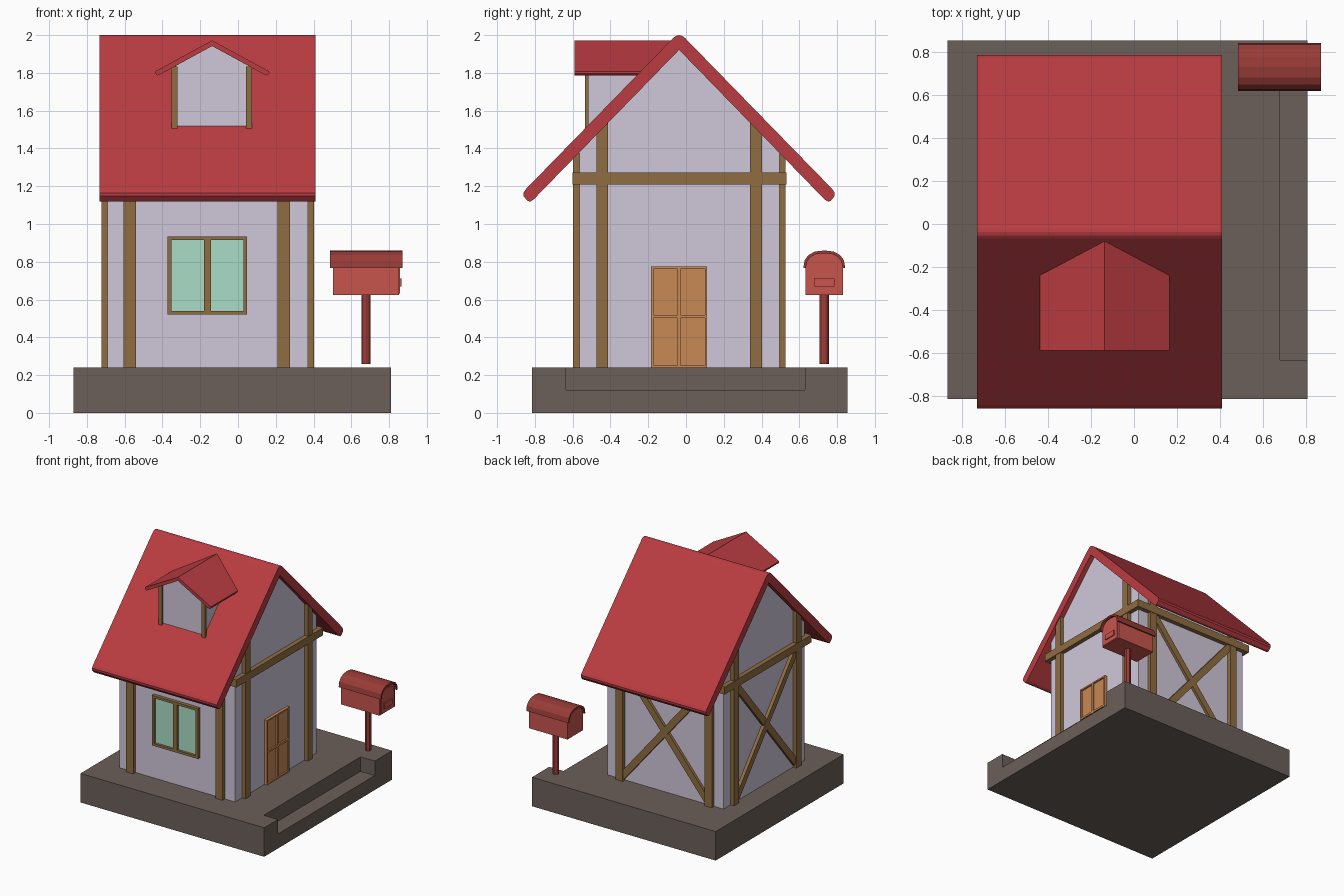
import bpy, bmesh, math
from mathutils import Vector

if "Cube" in bpy.data.objects:
    bpy.data.objects.remove(bpy.data.objects["Cube"])


def material(name, r, g, b):
    m = bpy.data.materials.new(name)
    m.diffuse_color = (r, g, b, 1)
    m.use_nodes = True
    m.node_tree.nodes["Principled BSDF"].inputs["Base Color"].default_value = m.diffuse_color
    return m


RED = material("roof_red", 0.49, 0.045, 0.053)
WALL = material("plaster", 0.63, 0.58, 0.70)
STONE = material("stone", 0.15, 0.115, 0.10)
WOOD = material("timber", 0.28, 0.155, 0.055)
DOOR = material("door_wood", 0.58, 0.25, 0.09)
GLASS = material("glass", 0.40, 0.72, 0.57)
BOX = material("mailbox_red", 0.58, 0.09, 0.076)
DARK = material("mailbox_dark", 0.32, 0.045, 0.038)


def prism(name, pts, axis, a, b, mat):
    """Extrude a 2D profile along x (pts = y,z), y (pts = x,z) or z (pts = x,y)."""
    put = {"x": lambda p, t: (t, p[0], p[1]),
           "y": lambda p, t: (p[0], t, p[1]),
           "z": lambda p, t: (p[0], p[1], t)}[axis]
    bm = bmesh.new()
    lo = [bm.verts.new(put(p, a)) for p in pts]
    hi = [bm.verts.new(put(p, b)) for p in pts]
    bm.faces.new(lo)
    bm.faces.new(hi)
    n = len(pts)
    for i in range(n):
        j = (i + 1) % n
        bm.faces.new((lo[i], lo[j], hi[j], hi[i]))
    bmesh.ops.recalc_face_normals(bm, faces=bm.faces)
    me = bpy.data.meshes.new(name)
    bm.to_mesh(me)
    bm.free()
    ob = bpy.data.objects.new(name, me)
    bpy.context.collection.objects.link(ob)
    if mat:
        me.materials.append(mat)
    return ob


def box(name, x0, x1, y0, y1, z0, z1, mat):
    return prism(name, [(x0, y0), (x1, y0), (x1, y1), (x0, y1)], "z", z0, z1, mat)


def mirrored(half, c):
    """Close a half profile (offset, z) about the line at c, skipping doubled centre points."""
    return [(c + d, z) for d, z in half] + [(c - d, z) for d, z in reversed(half) if d > 0]


def brace(name, p, q, axis, a, b, w=0.055):
    """Flat diagonal bar between two points."""
    p, q = Vector(p), Vector(q)
    d = (q - p).normalized()
    n = Vector((-d.y, d.x)) * w / 2
    prism(name, [p - n, q - n, q + n, p + n], axis, a, b, WOOD)


X0, X1, Y0, Y1 = -0.69, 0.37, -0.565, 0.495   # wall faces
CY, CX, FLOOR, P = -0.0365, -0.137, 0.24, 0.032

# stone base with a step cut into the right side
base = box("base", -0.87, 0.81, -0.815, 0.855, 0, FLOOR, STONE)
cut = box("step_cutter", 0.68, 0.95, -0.635, 0.63, 0.12, 0.4, None)
cut.hide_render = True
cut.hide_set(True)
mod = base.modifiers.new("step", "BOOLEAN")
mod.operation = "DIFFERENCE"
mod.object = cut

# house walls with gables
prism("house_walls", [(Y0, FLOOR), (Y1, FLOOR), (Y1, 1.40), (CY, 1.94), (Y0, 1.40)],
      "x", X0, X1, WALL)

# main roof: a chevron with rounded ridge and eaves
prism("main_roof", mirrored([(0, 2.0), (0.016, 1.996), (0.032, 1.984), (0.81, 1.186),
                             (0.824, 1.165), (0.823, 1.147), (0.803, 1.123), (0.788, 1.118),
                             (0.77, 1.13), (0, 1.922)], CY), "x", -0.733, 0.41, RED)

# timber posts
for side, y0, y1 in (("front", Y0 - P, Y0 + 0.01), ("back", Y1 - 0.01, Y1 + P)):
    for k, x in enumerate((-0.605, 0.21)):
        box(f"{side}_post_{k}", x, x + 0.065, y0, y1, FLOOR, 1.375, WOOD)
for side, x0, x1 in (("left", X0 - P, X0 + 0.01), ("right", X1 - 0.01, X1 + P)):
    for k, y in enumerate((-0.475, 0.34)):
        box(f"{side}_post_{k}", x0, x1, y, y + 0.062, FLOOR, 1.535, WOOD)

# beams running round the house
B = P + 0.004
for side, y0, y1 in (("front", Y0 - B, Y0 + 0.01), ("back", Y1 - 0.01, Y1 + B)):
    box(f"{side}_beam", X0 - B, X1 + B, y0, y1, 1.21, 1.272, WOOD)
for side, x0, x1 in (("left", X0 - B, X0 + 0.01), ("right", X1 - 0.01, X1 + B)):
    box(f"{side}_beam", x0, x1, Y0 - B, Y1 + B, 1.21, 1.272, WOOD)

# cross braces on the back and left walls
for k, (za, zb) in enumerate(((0.28, 1.21), (1.21, 0.28))):
    d = 0.004 * k
    brace(f"back_brace_{k}", (-0.55, za), (0.22, zb), "y", Y1 - 0.01, Y1 + 0.022 + d)
    brace(f"left_brace_{k}", (-0.425, za), (0.35, zb), "x", X0 - 0.022 - d, X0 + 0.01)

# front window
wx0, wx1, wz0, wz1, f = -0.372, 0.048, 0.52, 0.935, 0.02
box("window_glass", wx0 + f, wx1 - f, Y0 - 0.008, Y0 + 0.01, wz0 + f, wz1 - f, GLASS)
for k, (a, b, c, d) in enumerate(((wx0, wx0 + f, wz0, wz1), (wx1 - f, wx1, wz0, wz1),
                                  (wx0 + f, wx1 - f, wz0, wz0 + f),
                                  (wx0 + f, wx1 - f, wz1 - f, wz1),
                                  (-0.181, -0.143, wz0 + f, wz1 - f))):
    box(f"window_frame_{k}", a, b, Y0 - 0.028, Y0 + 0.01, c, d, WOOD)

# panelled double door
box("door_panels", X1 - 0.01, X1 + 0.012, -0.185, 0.112, FLOOR, 0.775, DOOR)
for k, (y, w) in enumerate(((-0.185, 0.012), (-0.046, 0.018), (0.10, 0.012))):
    box(f"door_stile_{k}", X1, X1 + 0.024, y, y + w, FLOOR, 0.775, DOOR)
for k, (z, w) in enumerate(((FLOOR, 0.012), (0.502, 0.016), (0.763, 0.012))):
    for j, (y0, y1) in enumerate(((-0.173, -0.046), (-0.028, 0.10))):
        box(f"door_rail_{k}_{j}", X1, X1 + 0.024, y0, y1, z, z + w, DOOR)


def fit_to_roof(ob, front):
    """Slide the rear vertices just under the main roof slope."""
    for v in ob.data.vertices:
        if v.co.y > front + 0.001:
            v.co.y = CY - (2.016 - v.co.z) / 1.026 + 0.04


# dormer
fit_to_roof(prism("dormer_walls", mirrored([(0, 1.945), (0.195, 1.838), (0.195, 1.49)], CX),
                  "y", -0.522, 0, WALL), -0.522)
fit_to_roof(prism("dormer_roof", mirrored([(0, 1.972), (0.302, 1.808), (0.303, 1.798),
                                           (0.292, 1.787), (0.282, 1.788), (0, 1.942)], CX),
                  "y", -0.59, 0, RED), -0.59)
for k, x in enumerate((-0.351, 0.043)):
    box(f"dormer_post_{k}", x, x + 0.032, -0.536, -0.516, 1.502, 1.835, WOOD)

# mailbox
MX, MY = 0.678, 0.732


def arch(w, z, h, n=8):
    """Squarish arch outline as (y, z) points, from right to left."""
    out = []
    for i in range(n + 1):
        t = math.pi * i / n
        c, s = math.cos(t), math.sin(t)
        out.append((MY + w * math.copysign(abs(c) ** 0.85, c), z + h * s ** 0.85))
    return out


bpy.ops.mesh.primitive_cylinder_add(vertices=12, radius=0.024, depth=0.375,
                                    location=(MX, MY, 0.4475))
post = bpy.context.object
post.name = "mailbox_post"
post.data.materials.append(DARK)
bpy.ops.object.shade_smooth_by_angle()
prism("mailbox_body", [(MY - 0.1, 0.625), (MY + 0.1, 0.625)] + arch(0.1, 0.765, 0.08),
      "x", 0.502, 0.852, BOX)
prism("mailbox_cover", arch(0.111, 0.768, 0.092) + arch(0.097, 0.768, 0.077)[::-1],
      "x", 0.486, 0.871, DARK)
prism("mailbox_door", [(MY - 0.085, 0.632), (MY + 0.085, 0.632)] + arch(0.085, 0.76, 0.062),
      "x", 0.845, 0.858, BOX)
box("mailbox_slot", 0.85, 0.866, MY - 0.055, MY + 0.053, 0.668, 0.712, BOX)
